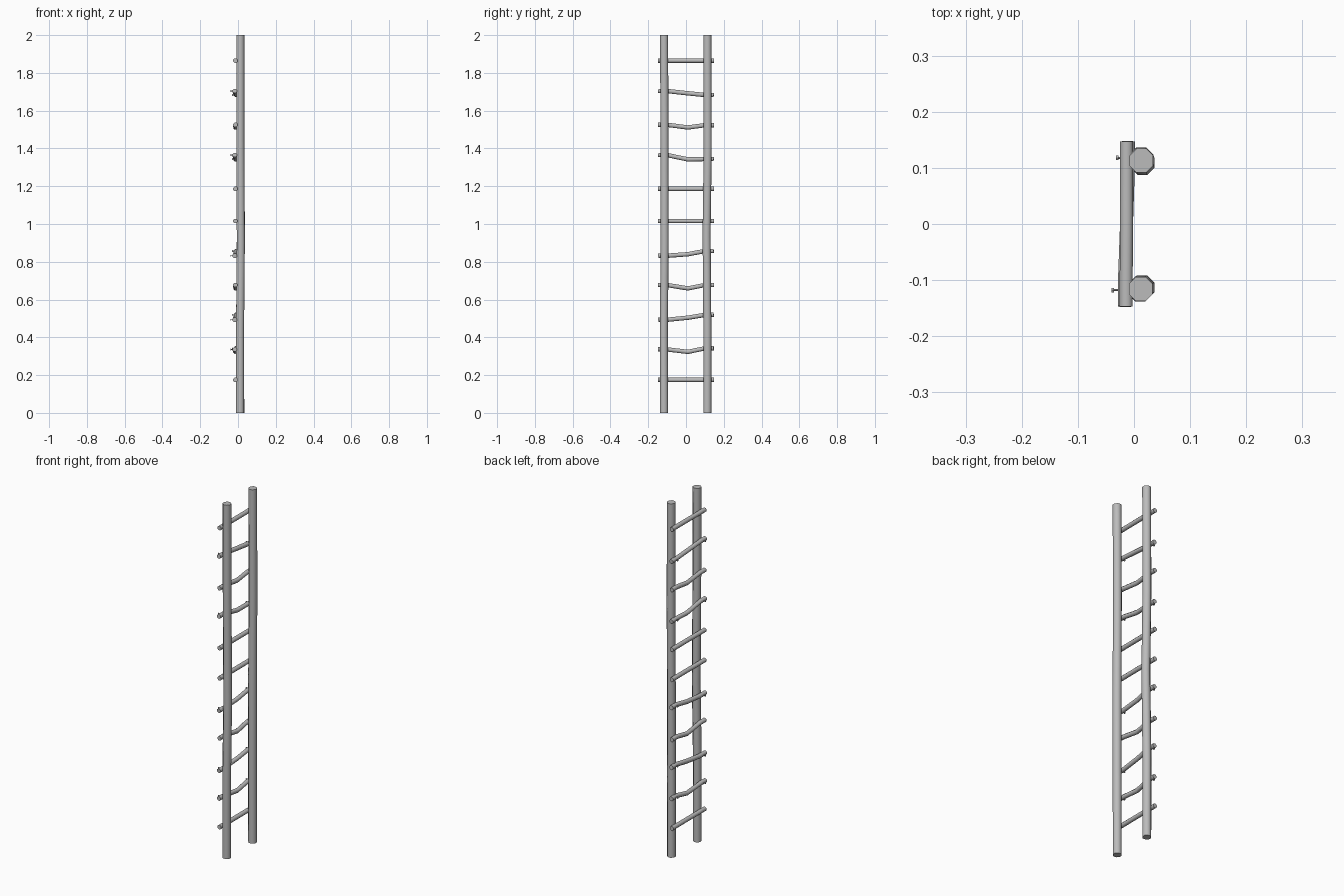
import bpy, bmesh, math
from mathutils import Vector

cube = bpy.data.objects.get("Cube")
if cube:
    bpy.data.objects.remove(cube, do_unlink=True)

mat = bpy.data.materials.new("weathered grey")
mat.use_nodes = True
grey = (0.5, 0.5, 0.5, 1)
mat.diffuse_color = grey
mat.node_tree.nodes["Principled BSDF"].inputs["Base Color"].default_value = grey


def pole(name, path, radius, sides=8):
    """Sweep a regular polygon along a nearly straight path, with capped ends."""
    points = [Vector(p) for p in path]
    turn = (points[-1] - points[0]).to_track_quat('Z', 'Y')
    bm = bmesh.new()
    rings = []
    for p in points:
        ring = []
        for i in range(sides):
            a = math.tau * (i + 0.5) / sides
            offset = Vector((math.cos(a), math.sin(a), 0)) * radius
            ring.append(bm.verts.new(p + turn @ offset))
        rings.append(ring)
    for low, high in zip(rings, rings[1:]):
        for i in range(sides):
            j = (i + 1) % sides
            bm.faces.new((low[i], low[j], high[j], high[i]))
    bm.faces.new(rings[0][::-1])
    bm.faces.new(rings[-1])
    mesh = bpy.data.meshes.new(name)
    bm.to_mesh(mesh)
    bm.free()
    mesh.materials.append(mat)
    obj = bpy.data.objects.new(name, mesh)
    bpy.context.collection.objects.link(obj)
    bpy.ops.object.select_all(action='DESELECT')
    obj.select_set(True)
    bpy.context.view_layer.objects.active = obj
    bpy.ops.object.shade_smooth_by_angle(angle=math.radians(50))
    return obj


# Two slightly crooked rails
pole("front_rail", [(0.011, -0.116, 0), (0.011, -0.117, 0.45), (0.015, -0.113, 0.9),
                    (0.012, -0.114, 1.45), (0.012, -0.116, 2)], 0.023)
pole("back_rail", [(0.012, 0.113, 0), (0.011, 0.113, 0.45), (0.015, 0.109, 0.95),
                   (0.013, 0.115, 1.4), (0.013, 0.113, 2)], 0.023)

# Rungs: heights at the front end, middle and back end, and whether nailed
rungs = [
    (0.175, 0.175, 0.175, False),
    (0.336, 0.323, 0.342, True),
    (0.493, 0.504, 0.519, True),
    (0.677, 0.659, 0.677, False),
    (0.832, 0.840, 0.857, True),
    (1.016, 1.016, 1.016, False),
    (1.186, 1.186, 1.186, False),
    (1.365, 1.342, 1.344, True),
    (1.525, 1.511, 1.523, False),
    (1.704, 1.692, 1.683, True),
    (1.865, 1.865, 1.865, False),
]
for n, (front, middle, back, nailed) in enumerate(rungs, 1):
    lean = 0.003 if nailed else 0
    pole(f"rung_{n}", [(-0.014 - lean, -0.147, front), (-0.014 - lean, -0.1, front),
                       (-0.013, 0.01, middle),
                       (-0.013 + lean, 0.1, back), (-0.013 + lean, 0.147, back)], 0.0125)
    # Thin nails with a wider head pin the crooked rungs to the rails
    if nailed:
        for end, y, z, x in (("front", -0.118, front, -0.04), ("back", 0.118, back, -0.032)):
            pole(f"{end}_nail_{n}", [(x, y, z), (0, y, z)], 0.002, 6)
            pole(f"{end}_nail_head_{n}", [(x, y, z), (x + 0.004, y, z)], 0.005, 6)
